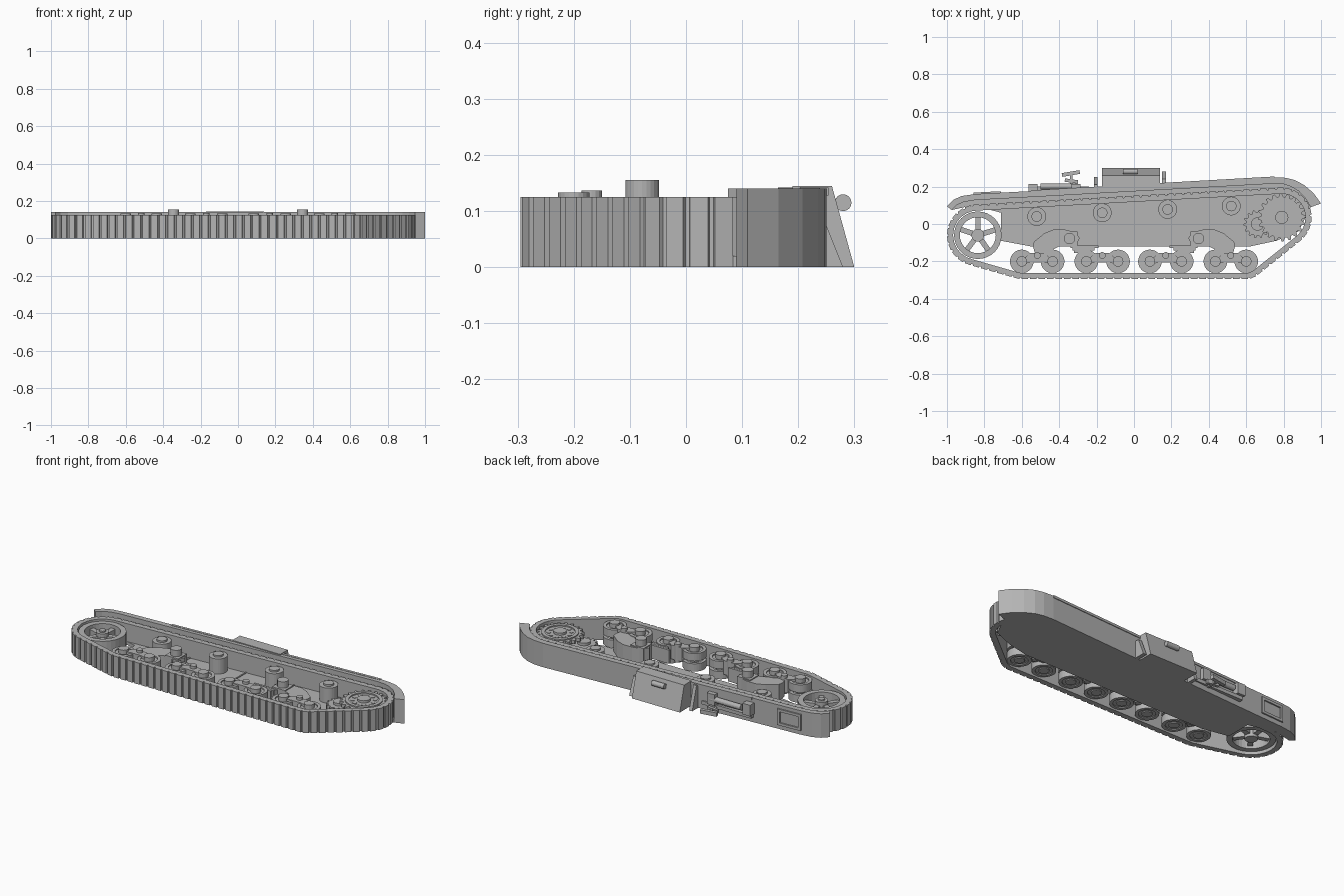
import bpy, bmesh, math
from mathutils import Vector, Matrix
from mathutils.geometry import convex_hull_2d

cube = bpy.data.objects.get("Cube")
if cube:
    bpy.data.objects.remove(cube, do_unlink=True)

GREY = (0.46, 0.46, 0.46, 1)
mat = bpy.data.materials.new("plain grey")
mat.use_nodes = True
mat.diffuse_color = GREY
mat.node_tree.nodes["Principled BSDF"].inputs["Base Color"].default_value = GREY
parts = []


def finish(name, bm):
    bmesh.ops.recalc_face_normals(bm, faces=bm.faces)
    me = bpy.data.meshes.new(name)
    bm.to_mesh(me)
    bm.free()
    me.materials.append(mat)
    ob = bpy.data.objects.new(name, me)
    bpy.context.collection.objects.link(ob)
    parts.append(ob)
    return ob


def prism(name, pts, z0, z1):
    """Extrude a flat outline upward."""
    bm = bmesh.new()
    lo = [bm.verts.new((p[0], p[1], z0)) for p in pts]
    hi = [bm.verts.new((p[0], p[1], z1)) for p in pts]
    bm.faces.new(lo)
    bm.faces.new(hi)
    for i in range(len(pts)):
        j = (i + 1) % len(pts)
        bm.faces.new((lo[i], lo[j], hi[j], hi[i]))
    return finish(name, bm)


def strip(name, outer, inner, z0, z1, closed=True):
    """Wall between two matching outlines."""
    bm = bmesh.new()
    rows = [[bm.verts.new((p[0], p[1], z)) for p in line]
            for line, z in ((outer, z0), (outer, z1), (inner, z1), (inner, z0))]
    n = len(outer)
    for i in range(n if closed else n - 1):
        j = (i + 1) % n
        for k in range(4):
            a, b = rows[k], rows[(k + 1) % 4]
            bm.faces.new((a[i], a[j], b[j], b[i]))
    if not closed:
        bm.faces.new([r[0] for r in rows])
        bm.faces.new([r[-1] for r in rows])
    return finish(name, bm)


def circle(x, y, r, n=32):
    return [(x + r * math.cos(math.tau * i / n), y + r * math.sin(math.tau * i / n)) for i in range(n)]


def disc(name, x, y, r, z0, z1, n=32):
    return prism(name, circle(x, y, r, n), z0, z1)


def ring(name, x, y, r, hole, z0, z1):
    return strip(name, circle(x, y, r), circle(x, y, hole), z0, z1)


def box(name, x0, x1, y0, y1, z0, z1):
    return prism(name, [(x0, y0), (x1, y0), (x1, y1), (x0, y1)], z0, z1)


def bar(name, a, b, w, z0, z1):
    """Flat bar between two points."""
    a, b = Vector(a), Vector(b)
    d = (b - a).normalized()
    s = Vector((-d.y, d.x)) * w / 2
    return prism(name, [a - s, b - s, b + s, a + s], z0, z1)


def rod(name, x0, x1, y, z, r):
    """Round rod along x."""
    ob = disc(name, 0, 0, r, x0, x1, 16)
    ob.data.transform(Matrix.Translation((0, y, z)) @ Matrix(((0, 0, 1, 0), (1, 0, 0, 0), (0, 1, 0, 0), (0, 0, 0, 1))))
    return ob


def gear(name, x, y, r, depth, teeth, z0, z1):
    pts = []
    for i in range(teeth * 4):
        a = math.tau * i / (teeth * 4)
        q = r if i % 4 < 2 else r - depth
        pts.append((x + q * math.cos(a), y + q * math.sin(a)))
    return prism(name, pts, z0, z1)


# Track belt: hull around the wheels, divided into links
IDLER, SPROCKET = (-0.835, -0.06), (0.79, 0.035)
cloud = [p for x, y, r in ((*IDLER, 0.165), (*SPROCKET, 0.16), (-0.6, -0.2, 0.095), (0.6, -0.2, 0.095))
         for p in circle(x, y, r, 64)]
hull = [Vector(cloud[i]) for i in convex_hull_2d(cloud)]
if sum(a.x * b.y - a.y * b.x for a, b in zip(hull, hull[1:] + hull[:1])) < 0:
    hull.reverse()
sides = list(zip(hull, hull[1:] + hull[:1]))
total = sum((b - a).length for a, b in sides)
LINKS = 96
path = []
for k in range(LINKS):
    for f in (0, 0.72, 0.78, 0.94):
        d = (k + f) / LINKS * total
        for a, b in sides:
            if d <= (b - a).length:
                path.append(a.lerp(b, d / (b - a).length))
                break
            d -= (b - a).length
outer, inner = [], []
for i, p in enumerate(path):
    t = (path[(i + 1) % len(path)] - path[i - 1]).normalized()
    n = Vector((t.y, -t.x))
    outer.append(p - n * (0.008 if i % 4 > 1 else 0))
    inner.append(p - n * 0.033)
strip("track_belt", outer, inner, 0, 0.125)

# Fender wall with curved ends, and the hull side plate
top = [(-1, .095), (-.965, .13), (-.92, .15), (-.85, .16), (-.55, .176), (.75, .25), (.81, .247),
       (.86, .235), (.91, .208), (.96, .165), (1, .11)]
under = [(-.975, .075), (-.95, .1), (-.91, .118), (-.85, .128), (-.55, .144), (.75, .216), (.8, .213),
         (.84, .2), (.88, .176), (.915, .14), (.945, .09)]
strip("fender", top, under, 0, 0.14, False)
prism("hull_side", under + [(.92, .04), (.88, -.04), (.76, -.09), (.62, -.12), (-.55, -.12), (-.71, -.09),
                           (-.71, .06), (-.86, .1)], 0, 0.02)
for x in (-0.38, -0.03, 0.27):
    box("plate_seam", x - 0.004, x + 0.004, -0.118, 0.14, 0.02, 0.024)
strip("fender_rim", [(x, y + 0.004) for x, y in top[4:6]], [(x, y - 0.012) for x, y in top[4:6]], 0.128, 0.142, False)

# Spoked idler
x, y = IDLER
ring("idler_rim", x, y, 0.127, 0.096, 0.015, 0.115)
disc("idler_hub", x, y, 0.034, 0.015, 0.115)
disc("idler_cap", x, y, 0.018, 0.115, 0.123, 12)
for i in range(5):
    a = math.tau * i / 5 + 0.3
    c, s = math.cos(a), math.sin(a)
    bar("idler_spoke", (x + .025 * c, y + .025 * s), (x + .1 * c, y + .1 * s), 0.028, 0.03, 0.095)

# Toothed sprocket and its drive gear
x, y = SPROCKET
for z in (0.02, 0.09):
    gear("sprocket_teeth", x, y, 0.128, 0.018, 20, z, z + 0.02)
disc("sprocket_drum", x, y, 0.085, 0.02, 0.1)
ring("sprocket_ring", x, y, 0.1, 0.08, 0.09, 0.117)
disc("sprocket_hub", x, y, 0.035, 0.1, 0.123)
for i in range(10):
    a = math.tau * i / 10
    disc("sprocket_bolt", x + .06 * math.cos(a), y + .06 * math.sin(a), 0.011, 0.1, 0.113, 10)
gear("drive_gear", 0.66, 0.0, 0.075, 0.014, 14, 0.02, 0.07)
disc("drive_gear_hub", 0.66, 0.0, 0.035, 0.07, 0.085)

# Return rollers
for x, y in ((-0.52, 0.04), (-0.17, 0.06), (0.18, 0.078), (0.52, 0.096)):
    disc("return_roller", x, y, 0.05, 0.02, 0.108)
    disc("roller_cap", x, y, 0.028, 0.108, 0.118)

# Road wheels, paired on rockers, mirrored left and right
for s in (-1, 1):
    for a, b in ((0.6, 0.435), (0.255, 0.085)):
        for w in (a, b):
            for z in (0.01, 0.07):
                ring("road_wheel_tyre", s * w, -0.2, 0.063, 0.045, z, z + 0.045)
                disc("road_wheel", s * w, -0.2, 0.046, z + 0.005, z + 0.038)
            disc("wheel_hub", s * w, -0.2, 0.028, 0.01, 0.133, 20)
        m = (a + b) / 2
        prism("rocker", [(s * (m + dx), dy) for dx, dy in
                         ((-.08, -.215), (-.03, -.205), (.03, -.205), (.08, -.215), (.08, -.19), (.035, -.155), (-.035, -.155),
                          (-.08, -.19))], 0.04, 0.122)
        disc("rocker_pin", s * m, -0.168, 0.018, 0.03, 0.137, 16)
    # Suspension arm, pivot and spring pack
    prism("suspension_arm", [(s * px, py) for px, py in
                             ((.54, -.12), (.535, -.095), (.48, -.05), (.43, -.03), (.37, -.03), (.31, -.045), (.29, -.075),
                              (.31, -.115), (.4, -.12), (.47, -.155), (.53, -.155))], 0.02, 0.112)
    disc("suspension_pivot", s * 0.345, -0.078, 0.03, 0.02, 0.155, 24)
    box("pivot_block", s * .345 - .042, s * .345 + .042, -0.12, -0.04, 0.02, 0.118)
    for i in range(3):
        x0, x1 = sorted((s * (0.19 + i * 0.02), s * (0.34 - i * 0.01)))
        box("spring_leaf", x0, x1, -0.127 - i * 0.014, -0.115 - i * 0.014, 0.03, 0.11)

# Sloped toolbox with end braces and handle
for name, x0, x1, run, z in (("toolbox", -0.17, 0.14, 0.3, 0.145), ("left_brace", 0.15, 0.172, 0.28, 0.1),
                             ("right_brace", -0.215, -0.195, 0.25, 0.135)):
    ob = prism(name, [(0.19, 0), (run, 0), (run - 0.04, z), (0.19, z)], x0, x1)
    ob.data.transform(Matrix(((0, 0, 1, 0), (1, 0, 0, 0), (0, 1, 0, 0), (0, 0, 0, 1))))
rod("toolbox_handle", -0.06, 0.02, 0.28, 0.115, 0.015)

# Jack and stowed tools on the fender
rod("jack_tube", -0.5, -0.3, 0.2, 0.08, 0.016)
for x in (-0.54, -0.31):
    box("jack_clamp", x - 0.025, x + 0.025, 0.165, 0.215, 0.05, 0.115)
box("tool_rail", -0.56, -0.24, 0.17, 0.2, 0.03, 0.05)
bar("tool_post", (-0.335, 0.19), (-0.335, 0.28), 0.014, 0.025, 0.04)
bar("tool_cross", (-0.385, 0.262), (-0.29, 0.278), 0.02, 0.022, 0.045)
bar("tool_foot", (-0.37, 0.235), (-0.3, 0.225), 0.018, 0.022, 0.045)

# Raised frame on the fender's low end
A, B = Vector((-0.85, 0.162)), Vector((-0.72, 0.169))
for z0, z1 in ((0.025, 0.04), (0.105, 0.12)):
    bar("frame_rail", A, B, 0.012, z0, z1)
for p in (A, B):
    bar("frame_post", p - Vector((0.008, 0)), p + Vector((0.008, 0)), 0.012, 0.025, 0.12)

# Smooth round parts, keep edges sharp
for ob in bpy.context.view_layer.objects:
    ob.select_set(ob in parts)
bpy.context.view_layer.objects.active = parts[0]
bpy.ops.object.shade_smooth_by_angle(angle=math.radians(30))
